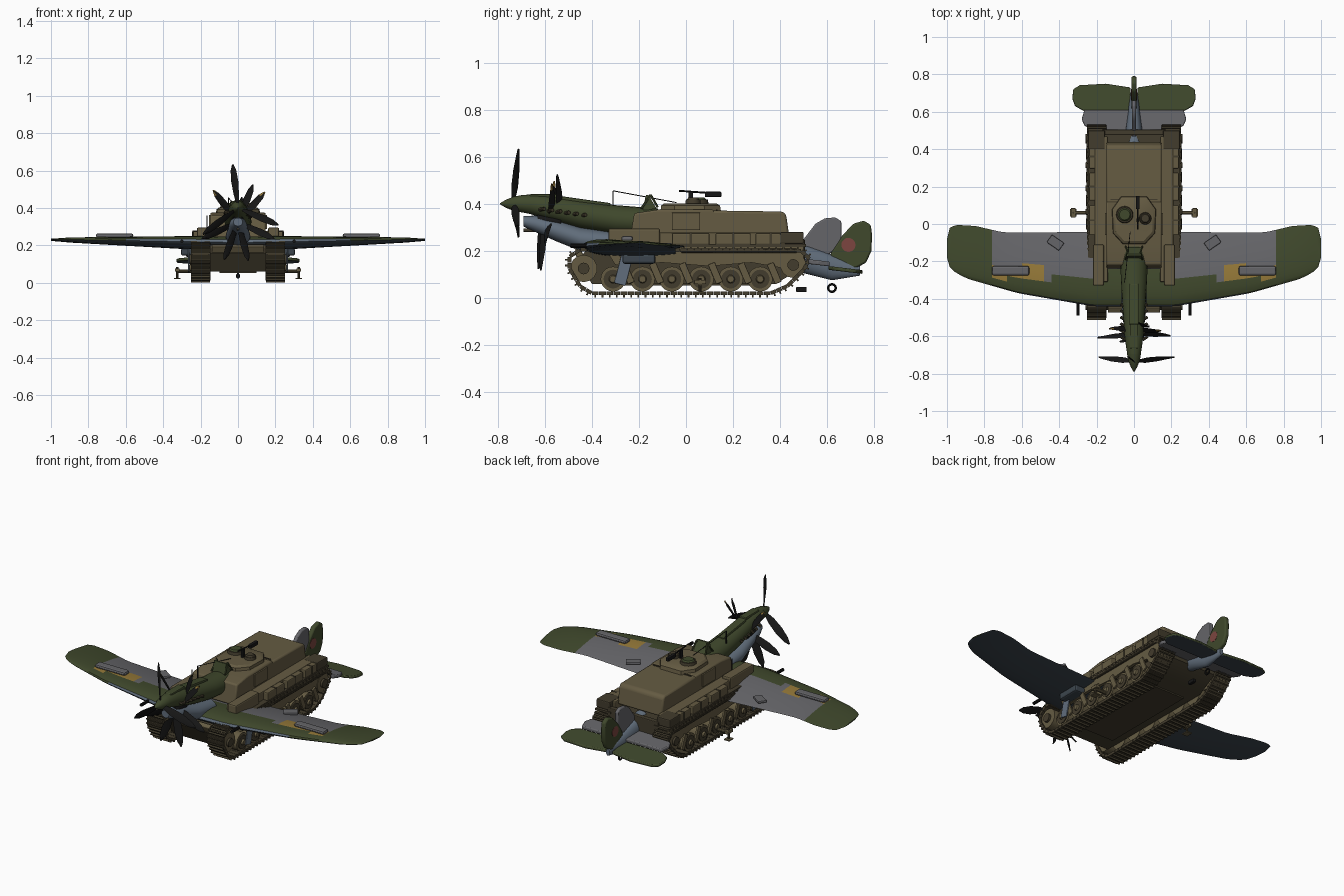
import bpy, bmesh, math
from mathutils import Vector, Matrix

if "Cube" in bpy.data.objects:
    bpy.data.objects.remove(bpy.data.objects["Cube"])


def material(name, c):
    m = bpy.data.materials.new(name)
    m.diffuse_color = (*c, 1)
    m.use_nodes = True
    m.node_tree.nodes["Principled BSDF"].inputs["Base Color"].default_value = m.diffuse_color
    return m


TAN = material("tan", (0.13, 0.105, 0.055))
DARK = material("dark_tan", (0.055, 0.045, 0.026))
GREEN = material("green", (0.05, 0.065, 0.025))
GREY = material("grey", (0.13, 0.13, 0.14))
BLUE = material("blue_grey", (0.12, 0.155, 0.2))
UNDER = material("underside", (0.045, 0.06, 0.075))
BLACK = material("black", (0.008, 0.008, 0.008))
OCHRE = material("ochre", (0.3, 0.19, 0.04))
RED = material("dull_red", (0.2, 0.06, 0.05))


def finish(name, bm, mat, smooth=True, bevel=0):
    bmesh.ops.recalc_face_normals(bm, faces=bm.faces)
    me = bpy.data.meshes.new(name)
    bm.to_mesh(me)
    bm.free()
    ob = bpy.data.objects.new(name, me)
    bpy.context.collection.objects.link(ob)
    me.materials.append(mat)
    if bevel:
        b = ob.modifiers.new("bevel", 'BEVEL')
        b.width, b.segments = bevel, 2
    if smooth:
        bpy.ops.object.select_all(action='DESELECT')
        ob.select_set(True)
        bpy.context.view_layer.objects.active = ob
        bpy.ops.object.shade_smooth_by_angle(angle=math.radians(35))
    return ob


def loft(name, rings, mat, bevel=0):
    bm = bmesh.new()
    vs = [[bm.verts.new(p) for p in r] for r in rings]
    n = len(rings[0])
    for a, b in zip(vs, vs[1:]):
        for i in range(n):
            bm.faces.new((a[i], a[(i + 1) % n], b[(i + 1) % n], b[i]))
    bm.faces.new(vs[0])
    bm.faces.new(vs[-1])
    return finish(name, bm, mat, True, bevel)


def slab(name, yz, x0, x1, mat, bevel=0):
    return loft(name, [[(x, y, z) for y, z in yz] for x in (x0, x1)], mat, bevel)


def box(name, c, s, mat, bevel=0, rot=None):
    bm = bmesh.new()
    m = Matrix.Translation(c) @ (rot or Matrix()) @ Matrix.Diagonal((*s, 1))
    bmesh.ops.create_cube(bm, size=1, matrix=m)
    return finish(name, bm, mat, False, bevel)


def cyl(name, a, b, r1, mat, r2=None, n=16):
    a, b = Vector(a), Vector(b)
    d = b - a
    bm = bmesh.new()
    m = Matrix.Translation((a + b) / 2) @ d.to_track_quat('Z', 'Y').to_matrix().to_4x4()
    bmesh.ops.create_cone(bm, cap_ends=True, segments=n, radius1=r1,
                          radius2=r1 if r2 is None else r2, depth=d.length, matrix=m)
    return finish(name, bm, mat)


def body(name, secs, mat, n=20):
    return loft(name, [[(w * math.cos(6.28318 * i / n), y, z + h * math.sin(6.28318 * i / n))
                        for i in range(n)] for y, z, w, h in secs], mat)


def lerp(x, pts):
    for (a, va), (b, vb) in zip(pts, pts[1:]):
        if x <= b:
            return va + (vb - va) * (x - a) / (b - a)
    return pts[-1][1]


# wing: airfoil lofted along the span, painted by face position
LE = [(0, -.44), (.22, -.44), (.62, -.37), (.9, -.29), (.96, -.255), (.985, -.23), (1, -.18)]
TE = [(0, -.04), (.5, -.045), (.7, -.045), (.85, -.01), (.95, -.005), (.985, -.02), (1, -.08)]
stations = [i * .04 for i in range(24)] + [.945, .96, .975, .985, .994, 1]
rings = []
for x in [-v for v in stations[:0:-1]] + stations:
    a = abs(x)
    le, te = lerp(a, LE), lerp(a, TE)
    th = lerp(a, [(0, .04), (.25, .037), (.9, .014), (1, .004)])
    za, zb = .215 + .018 * a, .178 + .045 * a
    ring = []
    for i in range(24):
        t = math.tau * i / 24
        u = (1 - math.cos(t)) / 2
        f = math.copysign(2.6 * math.sqrt(u) * (1 - u) + .04, math.sin(t)) if i % 12 else 0
        ring.append((x, le + (te - le) * u, za + (zb - za) * u + th * f * (1 if f > 0 else .75)))
    rings.append(ring)
wing = loft("wing", rings, GREEN)
for m in (GREY, UNDER, OCHRE, BLUE):
    wing.data.materials.append(m)
for p in wing.data.polygons:
    x, y = abs(p.center.x), p.center.y
    if p.normal.z < -.1:
        p.material_index = 2
    elif .46 < x < .76 and -.31 + .07 * (x - .46) < y < -.255 + .04 * x:
        p.material_index = 3
    elif x < .77 and y > -.29 + .1 * abs(x - .45):
        p.material_index = 1
    elif y < lerp(x, LE) + .008 and x < .6:
        p.material_index = 4

# nose fuselage, belly cowling, spinner
body("nose_fuselage", [(-.70, .40, .035, .036), (-.66, .398, .042, .042), (-.6, .387, .05, .05),
     (-.45, .355, .06, .059), (-.3, .332, .07, .062), (-.12, .32, .075, .06)], GREEN)
body("belly_cowling", [(-.69, .325, .025, .022), (-.64, .315, .045, .035), (-.55, .285, .055, .045),
     (-.45, .25, .065, .05), (-.3, .235, .07, .045)], BLUE)
body("spinner", [(-.79, .40, .002, .002), (-.765, .40, .017, .017), (-.73, .40, .031, .031),
     (-.695, .40, .037, .037)], GREEN)
box("nose_intake", (0, -.6, .432), (.045, .13, .018), GREEN, .006)
box("spine_panel", (0, -.43, .408), (.05, .22, .02), GREEN, .006, Matrix.Rotation(-.14, 4, 'X'))
cyl("chin_pipe", (0, -.69, .288), (0, -.56, .283), .007, DARK)
for s in (-1, 1):
    for i in range(6):
        y = -.62 + i * .035
        cyl("exhaust", (s * .045, y, .375 - i * .005), (s * .072, y + .018, .378 - i * .005), .008, DARK, n=8)


# propellers
def blade(c, ang, r, lean):
    d = Vector((math.cos(ang), lean, math.sin(ang)))
    t = Vector((-math.sin(ang), 0, math.cos(ang)))
    rg = []
    for u, w, tw in ((.08, .009, .9), (.3, .02, .8), (.6, .023, .6), (.85, .017, .45), (1, .004, .4)):
        p = Vector(c) + d * r * u
        wd = t * math.cos(tw) + Vector((0, math.sin(tw), 0))
        nd = Vector((0, math.cos(tw), 0)) - t * math.sin(tw)
        rg.append([p + wd * w, p + nd * .004, p - wd * w, p - nd * .004])
    loft("propeller_blade", rg, BLACK)
    tip = loft("blade_tip", [[v + d * .001 for v in rg[-2]], rg[-1]], OCHRE if lean == 0 else BLACK)


for k in (97, 217, 337):
    blade((0, -.735, .40), math.radians(k), .235, .1)
for k, y in ((128, -.56), (48, -.57), (68, -.53), (335, -.58), (285, -.6), (205, -.59), (250, -.61)):
    blade((0, y, .325), math.radians(k), .215, 0 if k in (128, 48) else -.08)
cyl("rear_propeller_hub", (0, -.63, .325), (0, -.53, .325), .035, BLACK)

# hull
slab("lower_hull", [(-.40, .06), (.38, .06), (.5, .13), (.5, .23), (-.40, .23), (-.46, .16)], -.15, .15, DARK)
slab("rear_deck", [(.05, .25), (.44, .25), (.425, .355), (.41, .367), (.05, .372)], -.148, .148, TAN, .012)
slab("fighting_compartment", [(-.24, .24), (.12, .24), (.12, .375), (-.12, .375), (-.22, .36)], -.148, .148, TAN, .008)
box("front_plate", (0, -.44, .16), (.28, .03, .09), TAN, .005, Matrix.Rotation(.5, 4, 'X'))
box("rear_plate", (0, .49, .2), (.34, .03, .1), DARK, .005)
box("deck_seam", (0, .13, .372), (.25, .006, .008), DARK)
box("hull_belly_panel", (0, .0, .057), (.2, .6, .01), DARK)

# running gear, mirrored
LOOP = [(-.40, .02), (.36, .02), (.43, .05), (.5, .12), (.525, .165), (.49, .2), (-.45, .205),
        (-.495, .175), (-.495, .125), (-.45, .05)]
for s in (-1, 1):
    sx = s * .2
    acc = .0
    for (y0, z0), (y1, z1) in zip(LOOP, LOOP[1:] + LOOP[:1]):
        L, a = math.hypot(y1 - y0, z1 - z0), math.atan2(z1 - z0, y1 - y0)
        n = max(1, round(L / .03))
        for i in range(n):
            t = (i + .5) / n
            c = (sx, y0 + (y1 - y0) * t, z0 + (z1 - z0) * t)
            R = Matrix.Rotation(a, 4, 'X')
            box("track_link", c, (.105, L / n * .93, .016), DARK, 0, R)
            box("track_cleat", (c[0], c[1] + .009 * math.sin(a), c[2] - .009 * math.cos(a)),
                (.1, .007, .018), DARK, 0, R)
    for i in range(6):
        y = -.31 + i * .125
        cyl("road_wheel", (s * .155, y, .08), (s * .245, y, .08), .053, TAN, n=20)
        cyl("wheel_rim", (s * .245, y, .08), (s * .25, y, .08), .04, DARK, n=20)
        cyl("wheel_hub", (s * .245, y, .08), (s * .26, y, .08), .02, TAN, .014, 12)
        box("suspension_arm", (s * .25, y + .06, .105), (.012, .03, .09), TAN, .003, Matrix.Rotation(.4, 4, 'X'))
    for y, z, r in ((-.435, .125, .058), (.455, .14, .055)):
        cyl("sprocket", (s * .155, y, z), (s * .245, y, z), r, TAN, n=14)
        cyl("sprocket_hub", (s * .245, y, z), (s * .258, y, z), .025, DARK, n=12)
    slab("side_skirt", [(-.3, .14), (-.1, .15), (.1, .135), (.28, .15), (.45, .12), (.5, .15), (.5, .22), (-.35, .22)],
         s * .225, s * .243, TAN)
    # fenders and stowage
    box("fender", (s * .195, .08, .222), (.1, .86, .012), DARK)
    box("sponson", (s * .175, .08, .25), (.07, .78, .055), TAN, .006)
    box("front_fender_box", (s * .19, -.22, .255), (.06, .22, .08), TAN, .008)
    for y, l in ((.02, .16), (.2, .15), (.36, .13)):
        box("stowage_box", (s * .222, y, .25), (.036, l, .05), TAN, .006)
        box("box_strap", (s * .222, y, .25), (.04, .01, .054), DARK)
    box("rear_stowage", (s * .2, .45, .255), (.09, .1, .05), DARK, .006)
    cyl("side_pipe", (s * .245, -.02, .2), (s * .245, .47, .2), .009, DARK, n=10)
    box("side_hatch", (s * .15, 0, .325), (.012, .12, .075), TAN, .003)
    # side outriggers
    cyl("outrigger_arm", (s * .2, .06, .062), (s * .33, .06, .062), .01, TAN, n=10)
    cyl("outrigger_post", (s * .325, .06, .02), (s * .325, .06, .085), .006, DARK, n=8)
    box("outrigger_foot", (s * .325, .06, .022), (.035, .04, .006), TAN)
    box("outrigger_cap", (s * .325, .06, .068), (.025, .05, .018), TAN, .003)
    # landing gear door, wing fittings
    box("gear_door", (s * .262, -.265, .12), (.008, .05, .13), BLUE, .003, Matrix.Rotation(-.25, 4, 'X'))
    cyl("wing_gun", (s * .3, -.49, .222), (s * .3, -.38, .222), .009, BLACK, n=10)
    box("wing_bulge", (s * .66, -.25, .252), (.2, .05, .022), GREY, .01)
    box("wing_root_fairing", (s * .42, -.1, .225), (.08, .05, .015), GREY, .005, Matrix.Rotation(s * .6, 4, 'Z'))
    box("radiator", (s * .27, -.2, .165), (.07, .14, .04), UNDER, .01)

# turret, cupola and machine gun
oct8 = [(-.06, -.12), (.06, -.12), (.115, -.06), (.12, .07), (.07, .14), (-.07, .14), (-.12, .07), (-.115, -.06)]
loft("turret", [[(x * k, y * k + .01, z) for x, y in oct8] for z, k in ((.36, 1), (.392, .96), (.402, .85))], TAN)
for x, y, r, m in ((-.05, .05, .047, GREEN), (.06, .03, .034, DARK)):
    cyl("cupola", (x, y, .395), (x, y, .418), r, DARK, r * .9, 20)
    cyl("hatch_lid", (x, y, .418), (x, y, .426), r * .75, m, r * .6, 20)
box("gun_mount", (.02, .02, .425), (.012, .02, .05), BLACK)
cyl("machine_gun_barrel", (.02, -.03, .455), (.02, .08, .447), .004, BLACK, n=8)
box("machine_gun_body", (.02, .115, .44), (.02, .07, .022), BLACK, .003)

# windshield frame and aerial
for s in (-1, 1):
    cyl("windshield_post", (s * .045, -.19, .38), (s * .035, -.15, .438), .005, GREEN, n=6)
    cyl("windshield_rail", (s * .035, -.15, .438), (s * .045, -.12, .385), .005, GREEN, n=6)
slab("windshield", [(-.185, .37), (-.17, .438), (-.16, .438), (-.125, .38)], -.04, .04, GREEN)
cyl("aerial_mast", (-.05, -.31, .38), (-.05, -.31, .455), .003, BLACK, n=6)
cyl("aerial_wire", (-.05, -.31, .455), (-.02, -.04, .405), .002, BLACK, n=6)
cyl("side_aerial", (-.165, -.2, .29), (-.165, -.2, .36), .003, BLACK, n=6)

# tail
body("tail_boom", [(.42, .185, .05, .06), (.52, .16, .042, .06), (.62, .13, .03, .055), (.74, .115, .012, .02)], BLUE)
slab("tail_fin", [(.43, .21), (.5, .25), (.55, .315), (.59, .338), (.635, .342), (.66, .325), (.66, .22), (.6, .18)],
     -.011, .011, GREY, .006)
slab("rudder", [(.6, .14), (.62, .2), (.66, .26), (.71, .315), (.755, .328), (.785, .31), (.79, .27), (.788, .2),
     (.765, .15), (.72, .125)], -.014, .014, GREEN, .008)
cyl("rudder_patch", (-.0155, .69, .225), (.0155, .69, .225), .03, RED, n=20)
for s in (-1, 1):
    for name, pts, z, th, m in (
            ("elevator", [(.012, .605), (.27, .605), (.315, .63), (.33, .67), (.325, .72), (.29, .742), (.15, .75), (.02, .73)], .128, .016, GREEN),
            ("stabilizer", [(.02, .50), (.22, .505), (.265, .525), (.28, .56), (.265, .61), (.02, .61)], .145, .02, GREY)):
        ob = loft(name, [[(s * x, y, z + d - (y - .6) * .12) for x, y in pts] for d in (-th / 2, th / 2)], m, .005)
        if name == "elevator":
            ob.data.materials.append(UNDER)
            for p in ob.data.polygons:
                p.material_index = 1 if p.normal.z < -.5 else 0

# tail wheel parts
bpy.ops.mesh.primitive_torus_add(major_radius=.016, minor_radius=.005, major_segments=20, minor_segments=8,
                                 location=(0, .62, .042), rotation=(0, math.pi / 2, 0))
bpy.context.object.name = "tail_wheel_tyre"
bpy.context.object.data.materials.append(BLACK)
box("tail_strut", (0, .49, .036), (.02, .045, .022), BLACK, .004)
